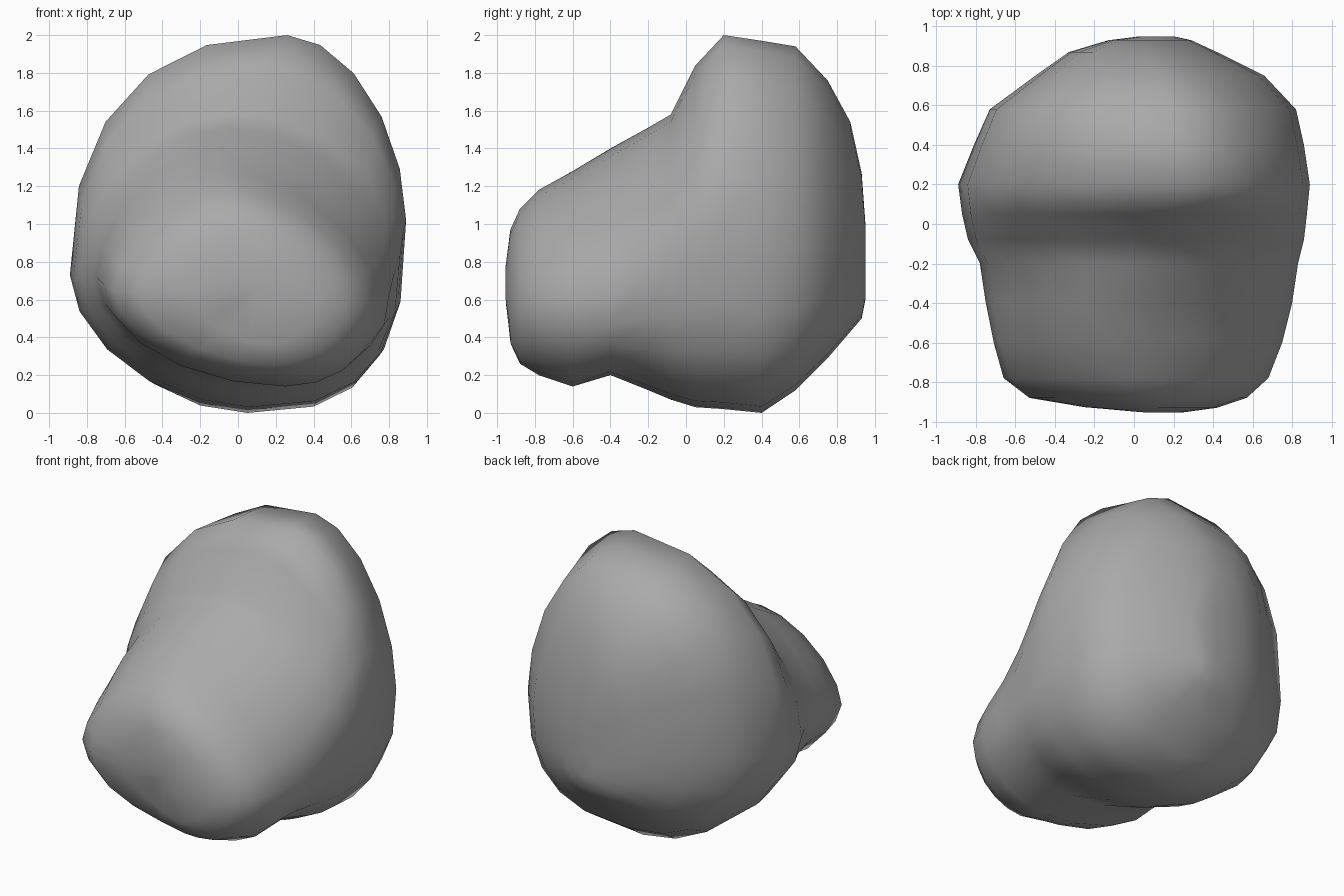
import bpy, bmesh, math
from mathutils import Vector

if "Cube" in bpy.data.objects:
    bpy.data.objects.remove(bpy.data.objects["Cube"])

STEPS = 5  # points per quarter of a cross-section

# Cross-sections front to back: y, then (x, z) of the right-most, top, left-most, bottom points
SECTIONS = [
    (-.955, (.24, .64), (.12, .78), (-.02, .64), (.12, .56)),
    (-.93, (.42, .58), (.06, .97), (-.25, .64), (.17, .36)),
    (-.88, (.57, .57), (.0, 1.08), (-.53, .64), (.20, .26)),
    (-.78, (.68, .58), (-.04, 1.18), (-.66, .65), (.23, .20)),
    (-.60, (.75, .60), (-.10, 1.28), (-.71, .68), (.25, .14)),
    (-.40, (.80, .62), (-.10, 1.40), (-.75, .72), (.20, .20)),
    (-.20, (.83, .75), (-.04, 1.51), (-.78, .74), (.10, .12)),
    (-.08, (.86, .85), (.0, 1.58), (-.84, .74), (.08, .07)),
    (.05, (.875, .95), (.12, 1.84), (-.87, .73), (.06, .03)),
    (.20, (.89, 1.02), (.26, 2.0), (-.89, .73), (.05, .02)),
    (.40, (.86, .95), (.22, 1.97), (-.81, .76), (.05, .0)),
    (.58, (.82, .88), (.20, 1.94), (-.73, .80), (.05, .12)),
    (.75, (.66, .86), (.13, 1.76), (-.50, .82), (.05, .29)),
    (.87, (.42, .85), (.06, 1.54), (-.33, .85), (.08, .43)),
    (.93, (.29, .85), (.06, 1.27), (-.13, .86), (.12, .50)),
    (.95, (.20, .85), (.12, 1.0), (.03, .85), (.13, .60)),
]
# Fullness of each quarter (upper right, upper left, lower left, lower right) along y
FULLNESS = [
    (-.95, (1.7, 1.6, 1.8, 1.9)),
    (-.60, (1.7, 1.7, 1.9, 2.1)),
    (-.20, (1.85, 1.8, 1.85, 2.5)),
    (.10, (1.85, 2.3, 1.75, 2.8)),
    (.40, (1.8, 2.5, 1.9, 2.8)),
    (.75, (1.8, 2.9, 2.6, 2.7)),
    (.96, (1.9, 2.9, 2.7, 2.7)),
]


def fullness(y):
    """Quarter fullness interpolated between the keys."""
    for (y0, f0), (y1, f1) in zip(FULLNESS, FULLNESS[1:]):
        if y <= y1:
            t = max(0, (y - y0) / (y1 - y0))
            return [a + (b - a) * t for a, b in zip(f0, f1)]


def ring(y, right, top, left, bottom):
    """Closed rounded outline through the four extreme points."""
    corners = [right, top, left, bottom]
    points = []
    for q, power in enumerate(fullness(y)):
        start, end = corners[q], corners[(q + 1) % 4]
        for i in range(STEPS):
            a = math.pi / 2 * i / STEPS
            c, s = math.cos(a) ** (2 / power), math.sin(a) ** (2 / power)
            if q % 2 == 0:
                x, z = end[0] + (start[0] - end[0]) * c, start[1] + (end[1] - start[1]) * s
            else:
                x, z = start[0] + (end[0] - start[0]) * s, end[1] + (start[1] - end[1]) * c
            points.append(Vector((x, y, z)))
    return points


# Boulder lofted through the sections
bm = bmesh.new()
rings = [[bm.verts.new(p) for p in ring(*s)] for s in SECTIONS]
for a, b in zip(rings, rings[1:]):
    for i in range(len(a)):
        j = (i + 1) % len(a)
        bm.faces.new((a[i], a[j], b[j], b[i]))
for end in (rings[0], rings[-1]):
    cap = bm.faces.new(end)
    bmesh.ops.poke(bm, faces=[cap])

# Shallow crease low in the front face
for v in bm.verts:
    if v.co.y < -.7:
        v.co.y += .05 * math.exp(-((v.co.x + .06) / .15) ** 2 - ((v.co.z - .42) / .2) ** 2)

bmesh.ops.recalc_face_normals(bm, faces=bm.faces)
mesh = bpy.data.meshes.new("boulder")
bm.to_mesh(mesh)
bm.free()
boulder = bpy.data.objects.new("boulder", mesh)
bpy.context.collection.objects.link(boulder)
for p in mesh.polygons:
    p.use_smooth = True

# Stone grey
stone = bpy.data.materials.new("stone_grey")
stone.use_nodes = True
colour = (.4, .4, .4, 1)
stone.diffuse_color = colour
stone.node_tree.nodes["Principled BSDF"].inputs["Base Color"].default_value = colour
mesh.materials.append(stone)
